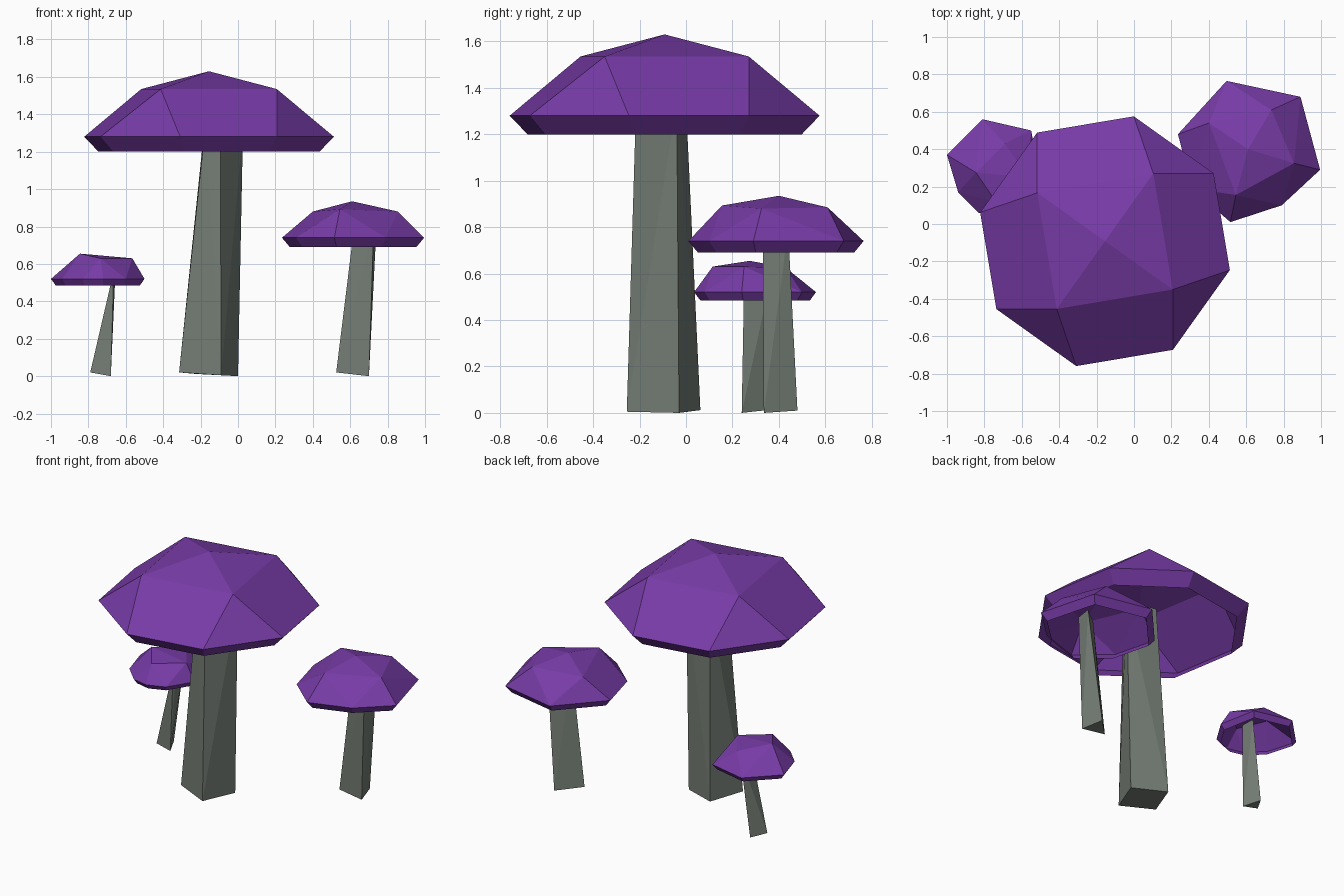
import bpy, bmesh, math

if "Cube" in bpy.data.objects:
    bpy.data.objects.remove(bpy.data.objects["Cube"])


def material(name, rgb):
    m = bpy.data.materials.new(name)
    m.diffuse_color = (*rgb, 1.0)
    m.use_nodes = True
    m.node_tree.nodes["Principled BSDF"].inputs["Base Color"].default_value = m.diffuse_color
    return m


PURPLE = material("purple_cap", (0.185, 0.044, 0.385))
GREY = material("grey_green_stem", (0.178, 0.205, 0.178))


def faceted(name, points, mat, open_below=None):
    """Wrap points in a flat-faced hull, optionally without its underside."""
    bm = bmesh.new()
    for p in points:
        bm.verts.new(p)
    bmesh.ops.convex_hull(bm, input=bm.verts[:])
    loose = [v for v in bm.verts if not v.link_faces]
    bmesh.ops.delete(bm, geom=loose, context='VERTS')
    if open_below is not None:
        under = [f for f in bm.faces
                 if all(v.co.z < open_below + 1e-4 for v in f.verts)]
        bmesh.ops.delete(bm, geom=under, context='FACES')
    bmesh.ops.dissolve_limit(bm, angle_limit=math.radians(1),
                             verts=bm.verts[:], edges=bm.edges[:])
    bmesh.ops.recalc_face_normals(bm, faces=bm.faces[:])
    me = bpy.data.meshes.new(name)
    bm.to_mesh(me)
    bm.free()
    me.materials.append(mat)
    ob = bpy.data.objects.new(name, me)
    bpy.context.collection.objects.link(ob)
    return ob


def cap(name, centre, rim, rim_z, base_z, inset, crown):
    """Hollow cap: rim outline, smaller lower lip and crown points."""
    cx, cy = centre
    lip = [(cx + (x - cx) * inset, cy + (y - cy) * inset, base_z) for x, y in rim]
    faceted(name, [(x, y, rim_z) for x, y in rim] + lip + crown, PURPLE, base_z)


def polar(centre, r, start, n):
    return [(centre[0] + r * math.cos(math.radians(start) + i * math.tau / n),
             centre[1] + r * math.sin(math.radians(start) + i * math.tau / n))
            for i in range(n)]


# large mushroom
c = (-0.155, -0.092)
cap("large_cap", c, polar(c, 0.685, 77, 8), 1.28, 1.20, 0.885,
    [(x, y, 1.535) for x, y in polar(c, 0.445, 54.5, 4)] + [(*c, 1.63)])
faceted("large_stem", [
    (-0.315, -0.165, 0.02), (-0.09, -0.255, 0.005),
    (0.0, -0.03, 0.0), (-0.225, 0.062, 0.012),
    (-0.175, -0.19, 1.33), (-0.095, -0.215, 1.33),
    (0.027, -0.04, 1.33), (-0.18, 0.0, 1.33)], GREY)

# medium mushroom
cap("medium_cap", (0.62, 0.39),
    [(0.495, 0.765), (0.89, 0.68), (0.995, 0.29), (0.79, 0.10),
     (0.515, 0.01), (0.31, 0.19), (0.235, 0.48)], 0.74, 0.69, 0.89,
    [(0.40, 0.54, 0.88), (0.735, 0.61, 0.885), (0.855, 0.325, 0.88),
     (0.545, 0.155, 0.893), (0.61, 0.40, 0.935)])
faceted("medium_stem", [
    (0.525, 0.345, 0.02), (0.70, 0.335, 0.0), (0.66, 0.48, 0.01),
    (0.62, 0.345, 0.79), (0.725, 0.33, 0.79), (0.74, 0.44, 0.79)], GREY)

# small mushroom
cap("small_cap", (-0.745, 0.30),
    [(-0.81, 0.56), (-0.55, 0.50), (-0.50, 0.24), (-0.60, 0.08),
     (-0.72, 0.035), (-0.83, 0.06), (-0.94, 0.17), (-1.0, 0.37)],
    0.52, 0.485, 0.90,
    [(-0.845, 0.275, 0.655), (-0.735, 0.115, 0.63),
     (-0.565, 0.25, 0.63), (-0.69, 0.43, 0.625)])
faceted("small_stem", [
    (-0.79, 0.25, 0.02), (-0.68, 0.24, 0.0), (-0.73, 0.35, 0.012),
    (-0.665, 0.25, 0.56), (-0.655, 0.27, 0.56), (-0.66, 0.36, 0.56)], GREY)
